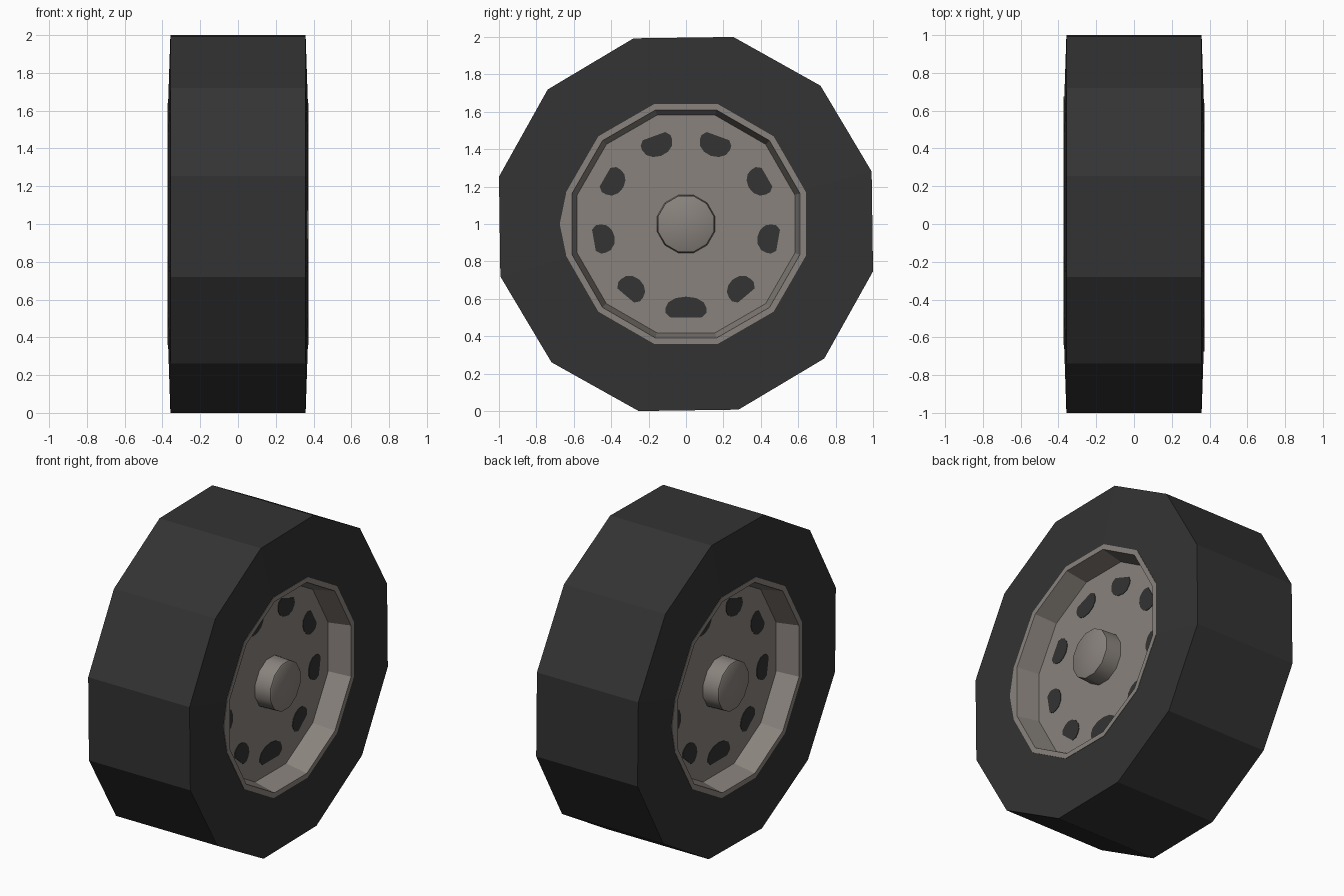
import bpy, bmesh, math
from math import sin, cos, radians

if "Cube" in bpy.data.objects:
    bpy.data.objects.remove(bpy.data.objects["Cube"])

CENTRE_Z = 1.0


def material(name, rgb):
    m = bpy.data.materials.new(name)
    m.diffuse_color = (*rgb, 1)
    m.use_nodes = True
    m.node_tree.nodes["Principled BSDF"].inputs["Base Color"].default_value = m.diffuse_color
    return m


RUBBER = material("dark_rubber", (0.033, 0.033, 0.033))
METAL = material("warm_grey_metal", (0.25, 0.226, 0.204))


def finish(bm, name, mat, flip):
    """Turn a bmesh into an object; flip gives the copy on the other side."""
    bmesh.ops.recalc_face_normals(bm, faces=bm.faces)
    me = bpy.data.meshes.new(name)
    bm.to_mesh(me)
    bm.free()
    me.materials.append(mat)
    ob = bpy.data.objects.new(name, me)
    bpy.context.collection.objects.link(ob)
    ob.location.z = CENTRE_Z
    if flip:
        ob.rotation_euler.z = math.pi
    return ob


def lathe(profile, sides, offset, closed=False, cap=False):
    """Sweep an (x, radius) profile around the x axis."""
    bm = bmesh.new()
    rings = []
    for x, r in profile:
        ring = []
        for i in range(sides):
            a = radians(offset) + i * math.tau / sides
            ring.append(bm.verts.new((x, r * cos(a), r * sin(a))))
        rings.append(ring)
    pairs = list(zip(rings, rings[1:]))
    if closed:
        pairs.append((rings[-1], rings[0]))
    for a, b in pairs:
        for i in range(sides):
            j = (i + 1) % sides
            bm.faces.new((a[i], a[j], b[j], b[i]))
    if cap:
        bm.faces.new(rings[-1])
    return bm


def prism(bm, pts, x0, x1):
    """Extrude a (y, z) outline between two x positions."""
    lo = [bm.verts.new((x0, y, z)) for y, z in pts]
    hi = [bm.verts.new((x1, y, z)) for y, z in pts]
    bm.faces.new(lo)
    bm.faces.new(hi)
    for i in range(len(pts)):
        j = (i + 1) % len(pts)
        bm.faces.new((lo[i], lo[j], hi[j], hi[i]))


# Tyre: twelve-sided ring
tyre = [(-0.358, 1.0315), (0.358, 1.0315), (0.37, 0.66), (-0.37, 0.66)]
finish(lathe(tyre, 12, 15.8, closed=True), "tyre", RUBBER, False)

DISC_X = 0.23
for flip in (False, True):
    side = "left" if flip else "right"

    # Rim: lip, sloping wall and recessed disc, with a small point on the lip
    rim = [(0.25, 0.663), (0.372, 0.663), (0.372, 0.631), (DISC_X, 0.602)]
    bm = lathe(rim, 12, 15, cap=True)
    prism(bm, [(-0.64, 0.17), (-0.675, 0.0), (-0.64, -0.17)], 0.36, 0.372)
    finish(bm, "rim_" + side, METAL, flip)

    # Hub: slightly tapered and smooth around its side
    bm = lathe([(DISC_X, 0.16), (DISC_X + 0.105, 0.155), (DISC_X + 0.11, 0.147)],
               12, 15, cap=True)
    for f in bm.faces:
        f.smooth = len(f.verts) == 4
    hub = finish(bm, "hub_" + side, METAL, flip)
    bpy.ops.object.select_all(action='DESELECT')
    hub.select_set(True)
    bpy.context.view_layer.objects.active = hub
    bpy.ops.object.shade_smooth_by_angle(angle=radians(35))

    # Nine dark openings: flat outer edge, rounded inner edge
    bm = bmesh.new()
    for k in range(9):
        a = radians(-90 + 40 * k)
        half = 0.11 if k == 0 else 0.085 if k in (4, 5) else 0.077
        outline = [(half * 0.75, 0.5), (half, 0.475)]
        outline += [(half * cos(radians(t)), 0.45 - 0.062 * sin(radians(t)))
                    for t in range(0, 181, 30)]
        outline += [(-half, 0.475), (-half * 0.75, 0.5)]
        pts = [(r * cos(a) - t * sin(a), r * sin(a) + t * cos(a))
               for t, r in outline]
        prism(bm, pts, DISC_X - 0.002, DISC_X + 0.003)
    finish(bm, "disc_openings_" + side, RUBBER, flip)
